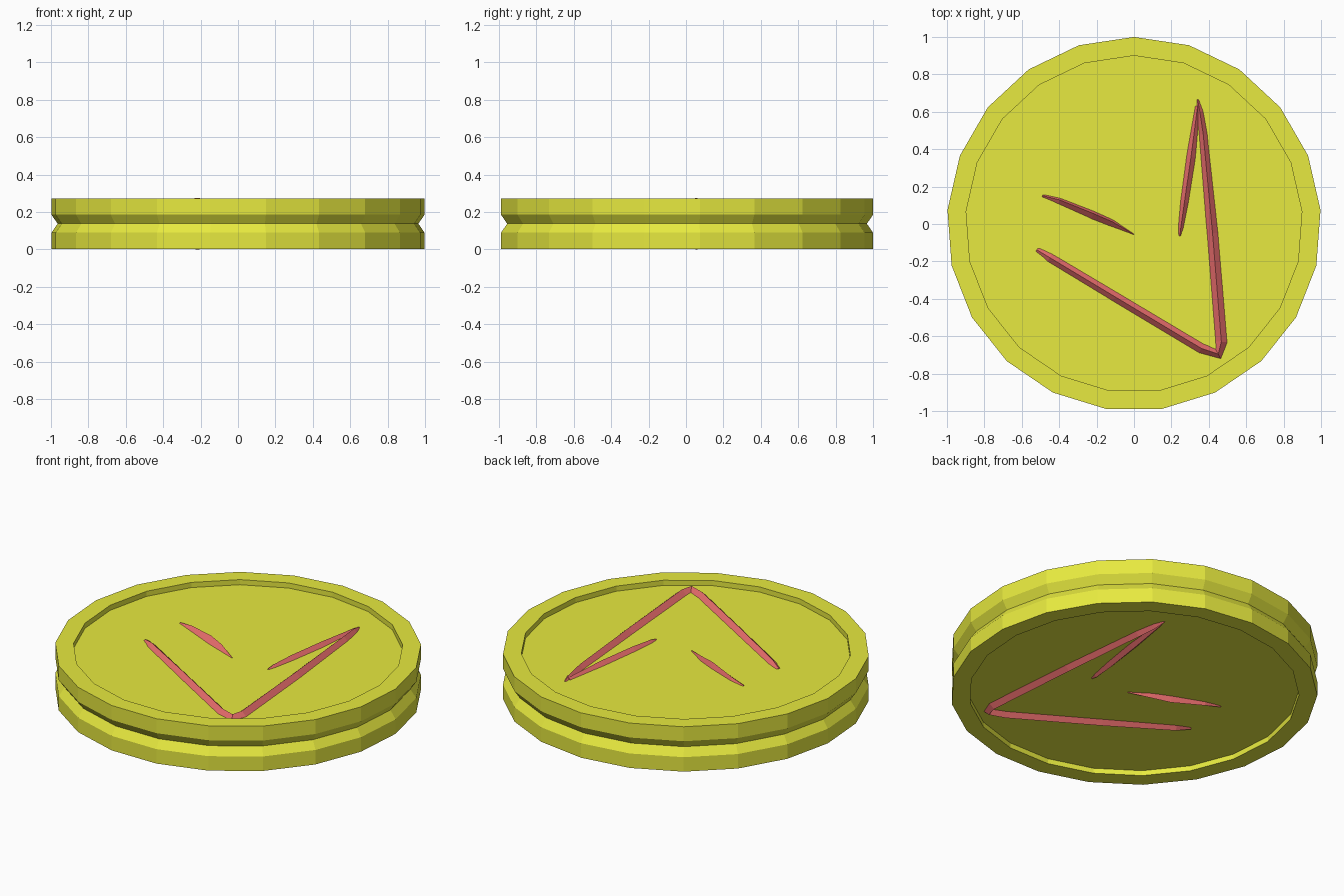
import bpy, bmesh
from math import sin, cos, tau
from mathutils import Vector

if "Cube" in bpy.data.objects:
    bpy.data.objects.remove(bpy.data.objects["Cube"])

MID = 0.1375      # half height of the disc
FLOOR = 0.104     # recessed floor, measured from the mid plane


def material(name, rgb):
    m = bpy.data.materials.new(name)
    m.diffuse_color = (*rgb, 1)
    m.use_nodes = True
    m.node_tree.nodes["Principled BSDF"].inputs["Base Color"].default_value = m.diffuse_color
    return m


def add_object(name, bm, mat):
    bmesh.ops.recalc_face_normals(bm, faces=bm.faces)
    me = bpy.data.meshes.new(name)
    bm.to_mesh(me)
    bm.free()
    ob = bpy.data.objects.new(name, me)
    ob.location.z = MID
    me.materials.append(mat)
    bpy.context.collection.objects.link(ob)
    return ob


def bridge(bm, rings):
    """Skin closed rings of vertices and cap both ends."""
    for a, b in zip(rings, rings[1:]):
        n = len(a)
        for i in range(n):
            j = (i + 1) % n
            bm.faces.new((a[i], a[j], b[j], b[i]))
    bm.faces.new(rings[0])
    bm.faces.new(rings[-1])


def lathe(name, profile, sides, mat):
    bm = bmesh.new()
    rings = [[bm.verts.new((r * sin(tau * i / sides), r * cos(tau * i / sides), z))
              for i in range(sides)] for r, z in profile]
    bridge(bm, rings)
    return add_object(name, bm, mat)


def ridge(name, stations, mat):
    """Tapered triangular ridge: x, y, half width, height, ridge sideways shift.
    Mirrored onto the underside of the disc."""
    bm = bmesh.new()
    pts = [Vector(s[:2]) for s in stations]
    rings = []
    for i, (x, y, w, h, shift) in enumerate(stations):
        d = Vector((0, 0))
        if i > 0:
            d += (pts[i] - pts[i - 1]).normalized()
        if i < len(pts) - 1:
            d += (pts[i + 1] - pts[i]).normalized()
        d.normalize()
        n = Vector((-d.y, d.x))
        rings.append([bm.verts.new((*(pts[i] + n * k), z)) for k, z in
                      ((w, FLOOR - 0.003), (shift * w, FLOOR + h), (-w, FLOOR - 0.003))])
    bridge(bm, rings)
    ob = add_object(name, bm, mat)
    mod = ob.modifiers.new("underside", "MIRROR")
    mod.use_axis = (False, False, True)
    return ob


yellow = material("yellow", (0.80, 0.82, 0.05))
red = material("red", (0.80, 0.15, 0.15))

# 21-sided disc with recessed faces and a V groove round the rim
lathe("disc", [(0.9, -FLOOR), (0.9, -0.135), (1, -0.135), (1, -0.048), (0.967, 0),
               (1, 0.048), (1, 0.135), (0.9, 0.135), (0.9, FLOOR)], 21, yellow)

# long bent ridge
ridge("long_ridge", [(-0.52, -0.138, 0.017, 0.004, 0), (-0.45, -0.18, 0.026, 0.02, 0),
                     (-0.1, -0.39, 0.028, 0.026, 0), (0.36, -0.665, 0.029, 0.026, 0),
                     (0.45, -0.695, 0.032, 0.026, 0), (0.467, -0.63, 0.034, 0.026, 0),
                     (0.42, -0.05, 0.032, 0.026, 0), (0.37, 0.48, 0.024, 0.026, 0),
                     (0.352, 0.6, 0.020, 0.02, 0), (0.34, 0.665, 0.008, 0.004, 0)], red)

# short ridge joining its upper end
ridge("short_ridge", [(0.34, 0.63, 0.015, 0.012, 0), (0.305, 0.36, 0.027, 0.022, 0),
                      (0.27, 0.12, 0.024, 0.022, 0), (0.25, -0.02, 0.016, 0.014, 0),
                      (0.245, -0.065, 0.008, 0.003, 0)], red)

# separate sharp ridge
ridge("separate_ridge", [(-0.49, 0.15, 0.010, 0.004, 0.2), (-0.4, 0.122, 0.018, 0.018, 0.4),
                         (-0.22, 0.047, 0.023, 0.0335, 0.4), (-0.12, 0.005, 0.020, 0.024, 0.4),
                         (0.0, -0.056, 0.004, 0.003, 0.2)], red)
